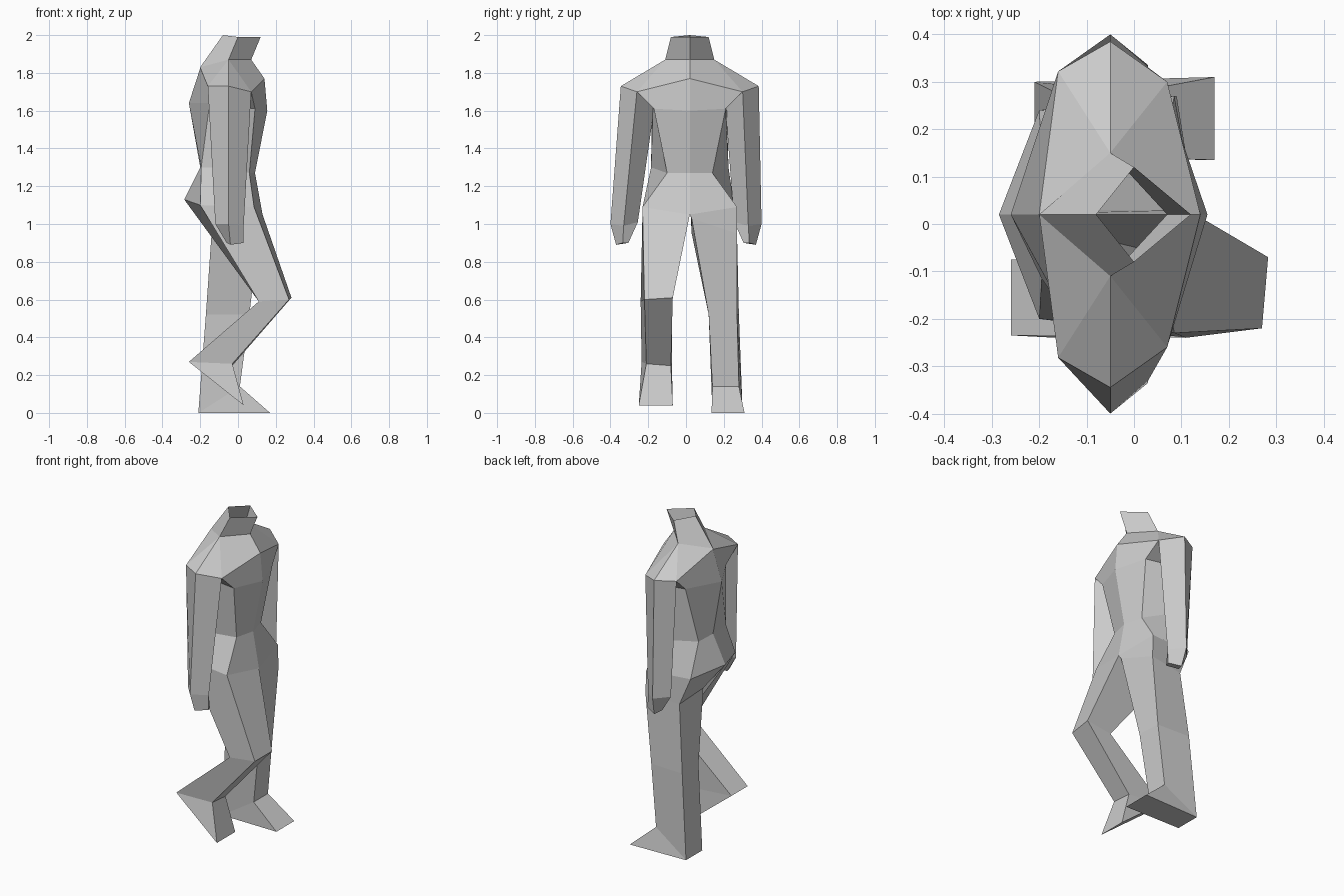
import bpy, bmesh

if "Cube" in bpy.data.objects:
    bpy.data.objects.remove(bpy.data.objects["Cube"])

CY = 0.02  # body centre line


def loft(name, rings, cap_end=True):
    """Skin equal-length rings of points; coincident points merge to triangles."""
    bm = bmesh.new()
    loops = [[bm.verts.new(p) for p in r] for r in rings]
    n = len(rings[0])
    for a, b in zip(loops, loops[1:]):
        for i in range(n):
            j = (i + 1) % n
            bm.faces.new((a[i], a[j], b[j], b[i]))
    if cap_end:
        bm.faces.new(loops[-1])
    bmesh.ops.remove_doubles(bm, verts=bm.verts, dist=0.0005)
    bmesh.ops.recalc_face_normals(bm, faces=bm.faces)
    me = bpy.data.meshes.new(name)
    bm.to_mesh(me)
    bm.free()
    ob = bpy.data.objects.new(name, me)
    bpy.context.collection.objects.link(ob)
    return ob


def body_ring(front, fs, bs, back, mid=None):
    """Symmetric ring: front (x,z), front side, back side (x,y,z), back (x,z).
    The flank point between the sides defaults to their midpoint."""
    mid = mid or tuple((a + b) / 2 for a, b in zip(fs, bs))
    side = lambda s: [(p[0], CY + s * p[1], p[2]) for p in (fs, mid, bs)]
    return [(front[0], CY, front[1])] + side(1) + [(back[0], CY, back[1])] + side(-1)[::-1]


# Torso with open neck
neck_side = (-0.05, 0.13, 1.87)
sh_front, sh_back = (0.07, 0.28, 1.70), (-0.16, 0.302, 1.73)
hip = body_ring((0.13, 1.05), (0.085, 0.25, 1.09), (-0.2, 0.22, 1.1), (-0.285, 1.13))
loft("torso", [
    body_ring((0.12, 1.99), (0.0, 0.10, 1.99), (0.0, 0.10, 1.99), (-0.08, 2.0)),
    body_ring((0.07, 1.87), neck_side, neck_side, (-0.2, 1.83)),
    body_ring((0.14, 1.77), sh_front, sh_back, (-0.2, 1.825)),
    body_ring((0.155, 1.6), (0.09, 0.19, 1.61), (-0.15, 0.2, 1.64), (-0.26, 1.64)),
    body_ring((0.09, 1.27), (0.06, 0.12, 1.27), (-0.195, 0.135, 1.3), (-0.2, 1.3),
              (-0.06, 0.205, 1.3)),
    hip,
], cap_end=False)

# Arms: shoulder points follow the body centre, hands hang about y = 0
for s, name in ((-1, "right_arm"), (1, "left_arm")):
    upper = [[neck_side] * 4,
             [(-0.05, 0.365, 1.73), sh_front, (-0.05, 0.19, 1.6), sh_back]]
    lower = [[(-0.05, 0.40, 1.0), (0.03, 0.33, 0.99), (-0.04, 0.255, 1.01), (-0.12, 0.32, 1.0)],
             [(-0.04, 0.37, 0.89), (0.03, 0.335, 0.9), (0.02, 0.305, 0.9), (-0.06, 0.32, 0.9)]]
    rings = [[(x, CY + s * y, z) for x, y, z in r] for r in upper]
    rings += [[(x, s * y, z) for x, y, z in r] for r in lower]
    loft(name, rings)

# Standing leg: rings run front inner, front outer, back outer, back inner
heel = [(-0.21, 0.30, 0.0), (-0.21, 0.14, 0.0)]
loft("standing_leg", [
    [hip[0], hip[1], hip[3], hip[4]],
    [(0.12, 0.03, 1.03), (0.09, 0.27, 0.95), (-0.13, 0.25, 0.93), (-0.14, 0.03, 0.95)],
    [(0.06, 0.12, 0.52), (0.05, 0.27, 0.52), (-0.17, 0.28, 0.52), (-0.17, 0.12, 0.52)],
    [(0.01, 0.14, 0.14), (0.01, 0.28, 0.14)] + heel,
    [(0.17, 0.135, 0.0), (0.17, 0.31, 0.0)] + heel,
])

# Raised leg with bent knee
heel = [(-0.26, -0.235, 0.27), (-0.26, -0.075, 0.27)]
loft("raised_leg", [
    [hip[0], hip[7], hip[5], hip[4]],
    [(0.283, -0.07, 0.61), (0.27, -0.22, 0.60), (0.11, -0.24, 0.59), (0.11, -0.075, 0.59)],
    [(-0.03, -0.08, 0.25), (-0.03, -0.21, 0.26)] + heel,
    [(0.03, -0.07, 0.04), (0.03, -0.25, 0.04)] + heel,
])
